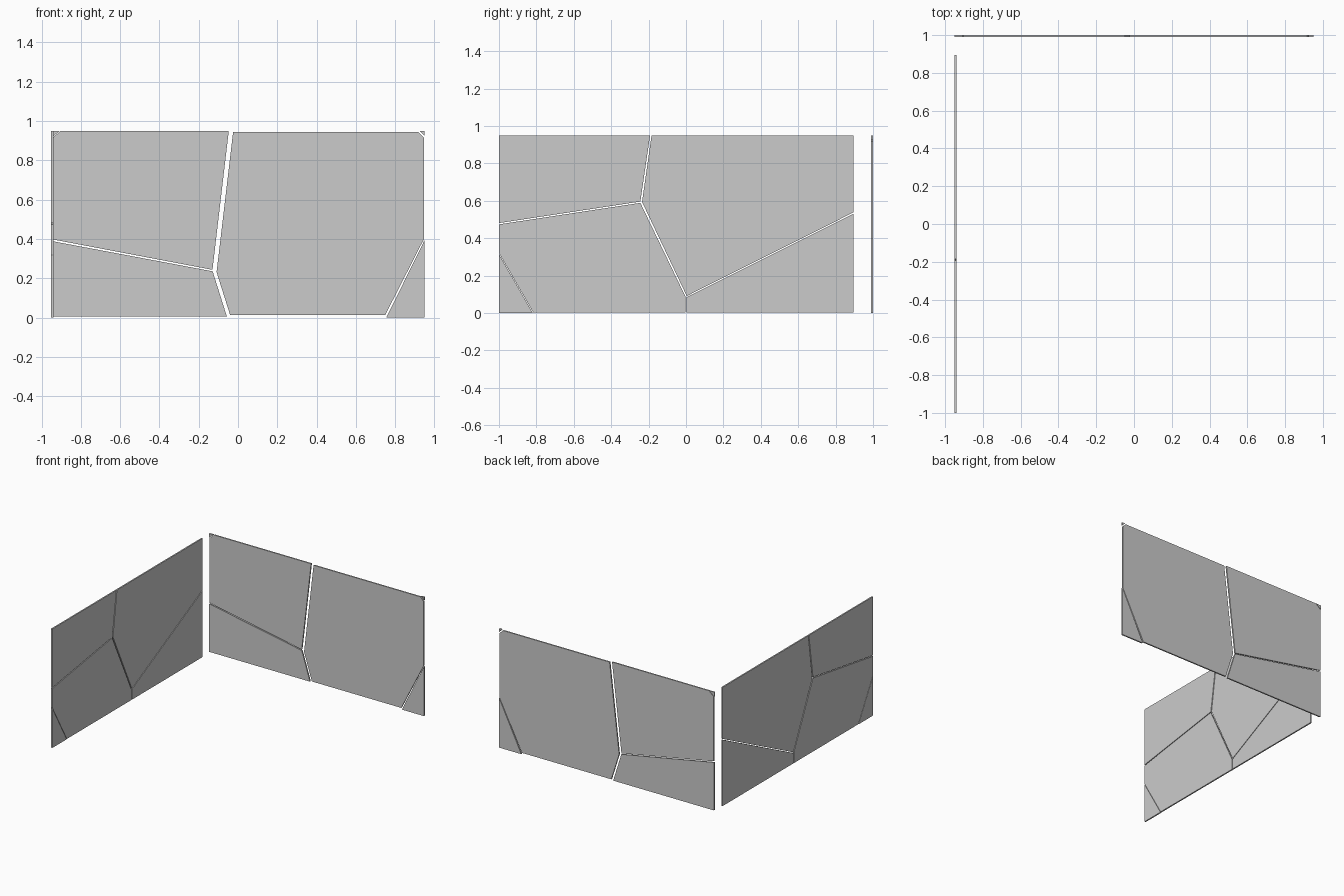
import bpy, bmesh
from mathutils import Vector

if "Cube" in bpy.data.objects:
    bpy.data.objects.remove(bpy.data.objects["Cube"])

T = 0.011  # sheet thickness


def shard(name, outline, origin, along, normal):
    """Extrude one flat fragment; outline is (distance along wall, height)."""
    bm = bmesh.new()
    verts = [bm.verts.new(origin + along * u + Vector((0, 0, z))) for u, z in outline]
    face = bm.faces.new(verts)
    new = bmesh.ops.extrude_face_region(bm, geom=[face])["geom"]
    bmesh.ops.translate(bm, vec=normal * T,
                        verts=[g for g in new if isinstance(g, bmesh.types.BMVert)])
    bmesh.ops.recalc_face_normals(bm, faces=bm.faces)
    mesh = bpy.data.meshes.new(name)
    bm.to_mesh(mesh)
    bm.free()
    bpy.context.collection.objects.link(bpy.data.objects.new(name, mesh))


# Back wall: fragments given as (x, z)
back = {
    "upper_left": [(-0.945, 0.398), (-0.130, 0.243), (-0.047, 0.950), (-0.903, 0.950), (-0.945, 0.913)],
    "lower_left": [(-0.947, 0.006), (-0.057, 0.006), (-0.129, 0.235), (-0.947, 0.389)],
    "right": [(-0.040, 0.012), (0.749, 0.012), (0.946, 0.399), (0.946, 0.916),
              (0.917, 0.944), (-0.025, 0.944), (-0.109, 0.231)],
    "bottom_right_corner": [(0.755, 0.0), (0.950, 0.0), (0.950, 0.395)],
    "top_right_corner": [(0.925, 0.950), (0.950, 0.924), (0.950, 0.950)],
    "top_left_corner": [(-0.950, 0.915), (-0.908, 0.950), (-0.950, 0.950)],
}
for part, outline in back.items():
    shard("back_wall_" + part, outline, Vector((0, 1.0, 0)), Vector((1, 0, 0)), Vector((0, -1, 0)))

# Left wall: fragments given as (y, z)
left = {
    "upper_front": [(-1.0, 0.481), (-0.244, 0.596), (-0.192, 0.950), (-1.0, 0.950)],
    "lower_front": [(-0.816, 0.002), (-0.002, 0.002), (-0.002, 0.086), (-0.244, 0.589),
                    (-1.0, 0.474), (-1.0, 0.321)],
    "bottom_corner": [(-1.0, 0.0), (-0.819, 0.0), (-1.0, 0.315)],
    "upper_rear": [(0.004, 0.091), (0.895, 0.538), (0.895, 0.950), (-0.184, 0.950), (-0.235, 0.594)],
    "lower_rear": [(0.003, 0.002), (0.895, 0.002), (0.895, 0.531), (0.003, 0.084)],
}
for part, outline in left.items():
    shard("left_wall_" + part, outline, Vector((-0.951, 0, 0)), Vector((0, 1, 0)), Vector((1, 0, 0)))
